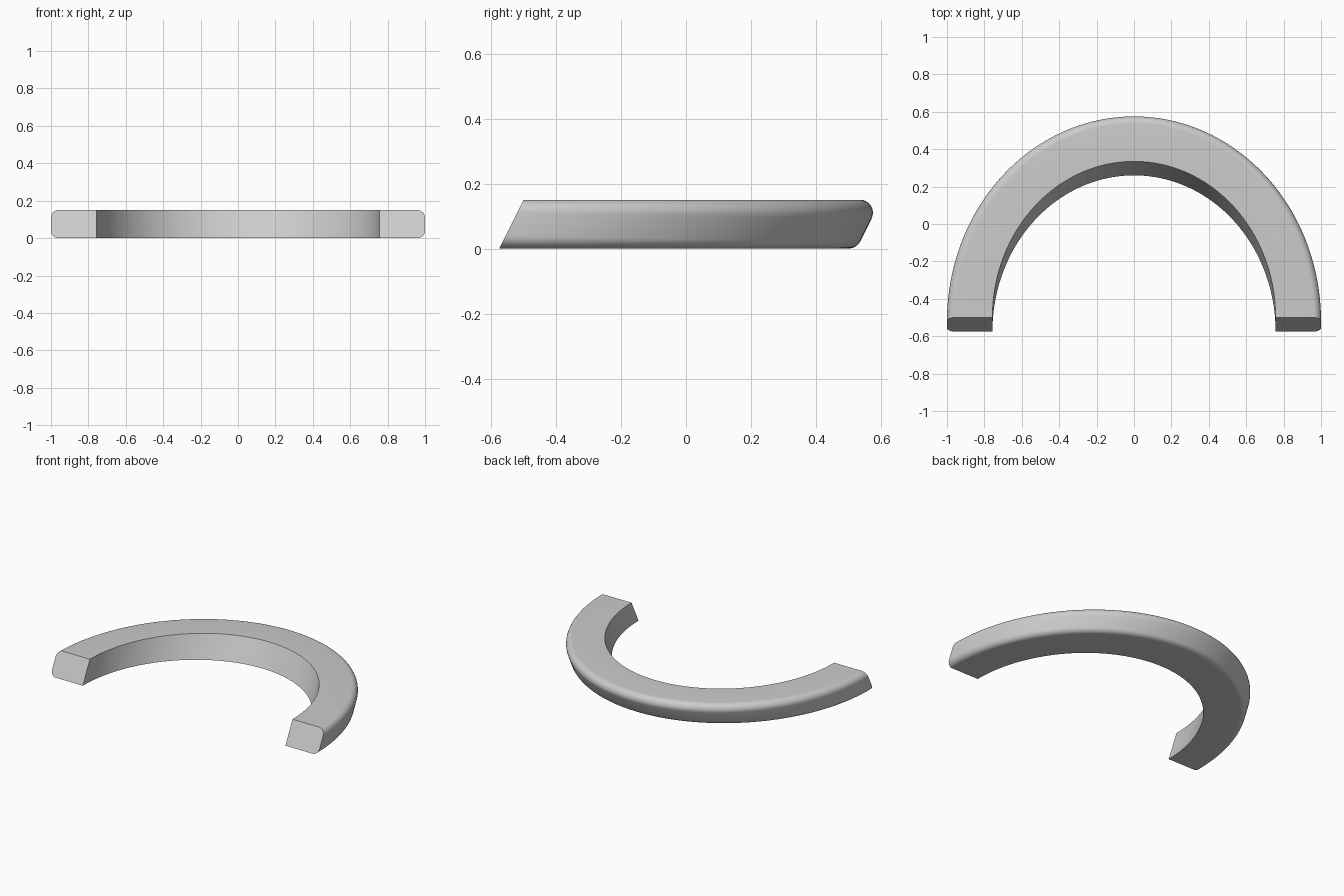
import bpy, bmesh, math

cube = bpy.data.objects.get("Cube")
if cube:
    bpy.data.objects.remove(cube)

HEIGHT, LEAN, FILLET = 0.15, 0.5, 0.04
OUTER, INNER = (1.0, 1.1), (0.757, 0.835)   # half axes of the two ellipses
FRONT = -0.575                              # front edge on the ground
STEPS, ARC = 96, 8


def wall_point(axes, t, z, inset=0.0):
    """Point on the leaning elliptical wall, moved along its flat normal."""
    nx, ny = math.cos(t) / axes[0], math.sin(t) / axes[1]
    size = math.hypot(nx, ny)
    return (axes[0] * math.cos(t) + inset * nx / size,
            axes[1] * math.sin(t) + inset * ny / size + FRONT + LEAN * z, z)


def section(t):
    """Cross-section: sharp inner edges, filleted outer edges."""
    nx, ny = math.cos(t) / OUTER[0], math.sin(t) / OUTER[1]
    slope = LEAN * ny / math.hypot(nx, ny)
    tilt = -math.atan(slope)
    reach = FILLET * math.hypot(1, slope)
    points = [wall_point(INNER, t, 0), wall_point(INNER, t, HEIGHT)]
    for start, end, centre in ((math.pi / 2, tilt, HEIGHT - FILLET),
                               (tilt, -math.pi / 2, FILLET)):
        for i in range(ARC + 1):
            a = start + (end - start) * i / ARC
            z = centre + FILLET * math.sin(a)
            u = slope * centre - reach + FILLET * math.cos(a)
            points.append(wall_point(OUTER, t, z, u - slope * z))
    return points


# Half ring swept from one end to the other
bm = bmesh.new()
rings = [[bm.verts.new(p) for p in section(math.pi * k / STEPS)]
         for k in range(STEPS + 1)]
for a, b in zip(rings, rings[1:]):
    for i in range(len(a)):
        j = (i + 1) % len(a)
        bm.faces.new((a[i], a[j], b[j], b[i]))
bm.faces.new(rings[0])
bm.faces.new(rings[-1])
bmesh.ops.recalc_face_normals(bm, faces=bm.faces)
mesh = bpy.data.meshes.new("half_ring")
bm.to_mesh(mesh)
bm.free()
ring = bpy.data.objects.new("half_ring", mesh)
bpy.context.collection.objects.link(ring)

# Plain grey
grey = bpy.data.materials.new("light_grey")
grey.use_nodes = True
colour = (0.6, 0.6, 0.6, 1)
grey.diffuse_color = colour
grey.node_tree.nodes["Principled BSDF"].inputs["Base Color"].default_value = colour
mesh.materials.append(grey)

# Smooth shading with crisp edges
bpy.context.view_layer.objects.active = ring
ring.select_set(True)
bpy.ops.object.shade_smooth_by_angle(angle=math.radians(30))
